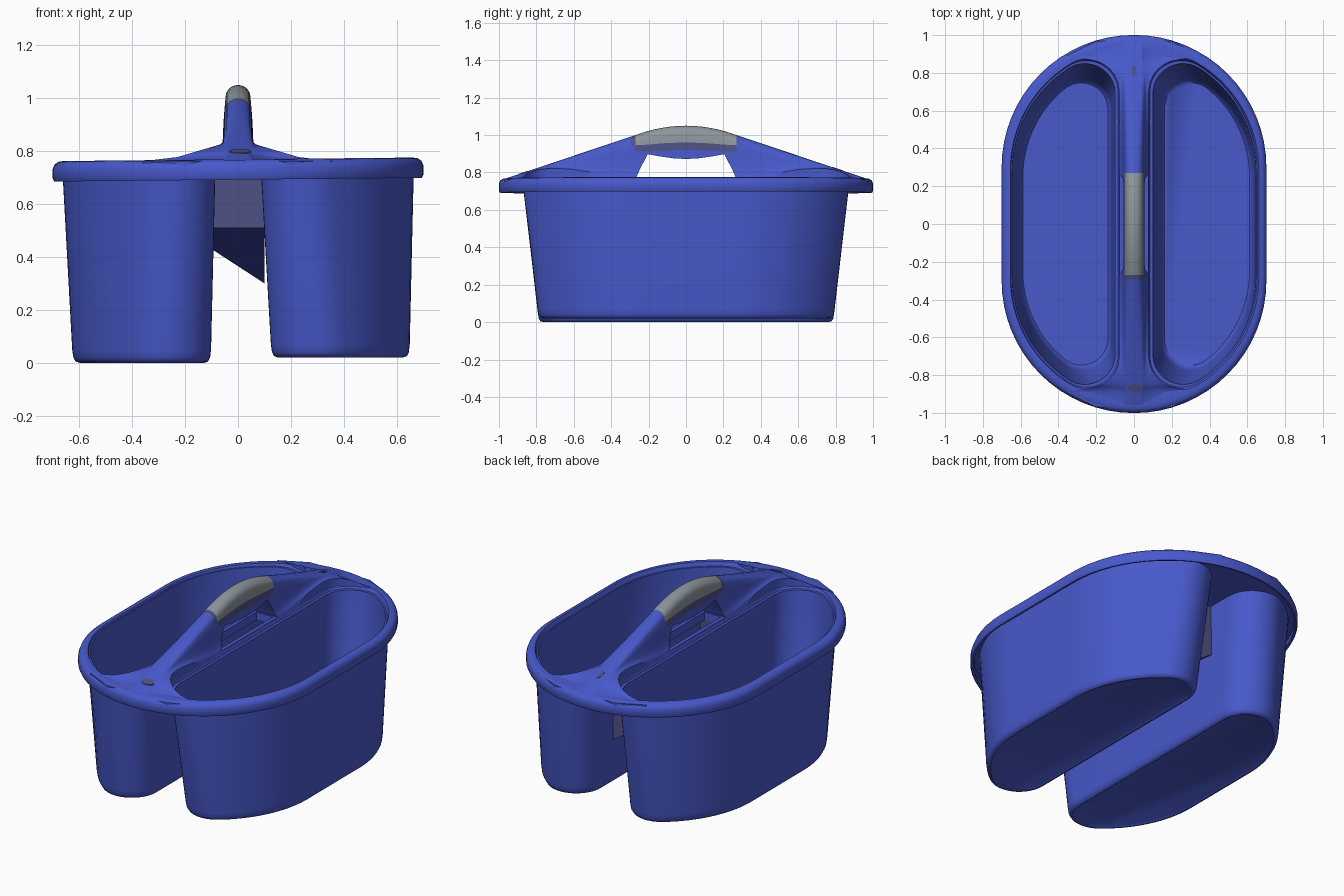
import bpy, bmesh
from math import sin, cos, pi, sqrt, atan2

if "Cube" in bpy.data.objects:
    bpy.data.objects.remove(bpy.data.objects["Cube"], do_unlink=True)


def material(name, rgb):
    m = bpy.data.materials.new(name)
    m.use_nodes = True
    m.diffuse_color = (*rgb, 1)
    m.node_tree.nodes["Principled BSDF"].inputs["Base Color"].default_value = (*rgb, 1)
    return m


blue = material("blue plastic", (0.065, 0.1, 0.6))
grey = material("grey grip", (0.27, 0.31, 0.34))
slate = material("slate blue", (0.075, 0.085, 0.23))


def loft(name, rings, mats=(blue,), rule=None):
    """Skin a list of equal closed rings and cap both ends."""
    bm = bmesh.new()
    loops = [[bm.verts.new(p) for p in ring] for ring in rings]
    n = len(loops[0])
    for a, b in zip(loops, loops[1:]):
        for i in range(n):
            j = (i + 1) % n
            bm.faces.new((a[i], a[j], b[j], b[i]))
    bm.faces.new(loops[0])
    bm.faces.new(loops[-1])
    bmesh.ops.recalc_face_normals(bm, faces=bm.faces)
    if rule:
        for f in bm.faces:
            f.material_index = rule(f)
    me = bpy.data.meshes.new(name)
    bm.to_mesh(me)
    bm.free()
    for m in mats:
        me.materials.append(m)
    ob = bpy.data.objects.new(name, me)
    bpy.context.collection.objects.link(ob)
    return ob


def prism(name, profile, half):
    """Side profile (y, z) extruded across x."""
    return loft(name, [[(x, y, z) for y, z in profile] for x in (-half, half)])


def activate(ob):
    bpy.ops.object.select_all(action='DESELECT')
    ob.select_set(True)
    bpy.context.view_layer.objects.active = ob


def cut(ob, cutter):
    mod = ob.modifiers.new("cut", 'BOOLEAN')
    mod.operation = 'DIFFERENCE'
    mod.solver = 'EXACT'
    mod.object = cutter
    activate(ob)
    bpy.ops.object.modifier_apply(modifier=mod.name)


def stadium(R, z, c=0.3, n=32):
    """Long rounded outline with semicircular ends, tilted slightly sideways."""
    pts = []
    for start, cy in ((0, c), (pi, -c)):
        for i in range(n + 1):
            a = start + pi * i / n
            pts.append((R * cos(a), cy + R * sin(a), z + 0.01 * R * cos(a)))
    return pts


def half_oval(side, R, c, xi, r, z, n=16):
    """Half-oval outline with a straight inner edge at xi and corner radius r."""
    cx = xi + r
    dy = sqrt((R - r) ** 2 - cx ** 2)
    turn = atan2(dy, cx)
    quarter = [(R * cos(turn * i / n), c + R * sin(turn * i / n)) for i in range(n)]
    for i in range(n + 1):
        a = turn + (pi - turn) * i / n
        quarter.append((cx + r * cos(a), c + dy + r * sin(a)))
    outline = quarter + [(x, -y) for x, y in reversed(quarter)]
    return [(side * x, y, z) for x, y in outline]


# Cups: one continuous skin from the inner floor over the lip to the underside
CUP = [  # R, c, xi, r, z
    (0.6, 0.25, 0.15, 0.14, 0.03),
    (0.612, 0.25, 0.138, 0.15, 0.045),
    (0.622, 0.25, 0.13, 0.155, 0.09),
    (0.645, 0.28, 0.1, 0.16, 0.75),
    (0.665, 0.28, 0.085, 0.17, 0.75),
    (0.638, 0.25, 0.113, 0.17, 0.05),
    (0.634, 0.25, 0.117, 0.167, 0.02),
    (0.626, 0.25, 0.125, 0.16, 0.005),
    (0.612, 0.25, 0.138, 0.15, 0.0),
    (0.6, 0.25, 0.15, 0.14, 0.008),
]


def lean(ring, lift):
    """Shift the lower part of a cup sideways and up."""
    return [(x + 0.012 * (1 - z / 0.75), y, z + lift * (1 - z / 0.75)) for x, y, z in ring]


parts = []
for side, label, lift in ((1, "left", 0.02), (-1, "right", 0)):
    parts.append(loft(label + "_cup", [lean(half_oval(side, *k), lift) for k in CUP]))

# Rim: oval plate with a rounded edge and a hanging skirt
RIM = [(0.68, 0.725), (0.682, 0.695), (0.695, 0.692), (0.701, 0.705), (0.701, 0.738),
       (0.694, 0.756), (0.68, 0.766), (0.66, 0.769)]
rim = loft("rim", [stadium(R, z) for R, z in RIM])
parts.append(rim)

cutters = []
HOLE = [(0.648, 0.285, 0.085, 0.17, 0.6), (0.648, 0.285, 0.085, 0.17, 0.74),
        (0.653, 0.285, 0.08, 0.17, 0.758), (0.668, 0.285, 0.066, 0.17, 0.79)]
for side in (1, -1):
    hole = loft("hole_cutter", [half_oval(side, *k) for k in HOLE])
    cut(rim, hole)
    cutters.append(hole)

# Handle: cross-sections along y that flare into the raised inner lips of the rim
BASE = 0.74


def crest(y):
    y = abs(y)
    return 1.05 - 0.05 * (y / 0.27) ** 2 if y < 0.27 else 1.0 - 0.335 * (y - 0.27)


def foot(y):
    y = abs(y)
    if y <= 0.7:
        return 0.078
    if y < 0.87:
        return 0.248 - sqrt(0.17 ** 2 - (y - 0.7) ** 2)
    return 0.36 - 2 * max(0, y - 0.89)


def lip(y):
    y = abs(y)
    if y < 0.7:
        t = max(0, (y - 0.27) / 0.43)
        return 0.772 + 0.05 * t * t * (3 - 2 * t)
    return max(0.766, 0.822 - 0.05 * (foot(y) - 0.078) / 0.17) if y < 0.88 else 0.762


def section(y):
    h, e, wt, wb = crest(y), lip(y), 0.047, foot(y)
    s = min(1, (h - e) / 0.25)
    k = min(1, (y / 0.27) ** 2)
    half = [(wb, BASE)]
    half += [(wt + (wb - wt) * f, e + (h - e) * g)
             for f, g in ((1, 0), (0.8, 0.05), (0.55, 0.15), (0.35, 0.28))]
    half += [(wt + 0.007, h - (0.13 - 0.035 * k) * s), (wt + 0.004, h - (0.09 - 0.03 * k) * s)]
    half += [(wt * cos(a * pi / 12), h - 0.045 * s * (1 - sin(a * pi / 12))) for a in range(6)]
    pts = half + [(0, h)] + [(-x, z) for x, z in reversed(half)]
    return [(x, y, z) for x, z in pts]


def handle_colour(f):
    p = f.calc_center_median()
    depth = crest(p.y) - p.z
    k = (p.y / 0.27) ** 2
    if -0.3 < p.y < -0.27:
        return 2 if depth < 0.05 else 0
    if k > 1:
        return 0
    return 1 if depth < 0.09 - 0.03 * k else 2 if depth < 0.128 - 0.035 * k else 0


STEPS = (0.05, 0.1, 0.15, 0.2, 0.24, 0.27, 0.295, 0.34, 0.4, 0.47, 0.54, 0.62, 0.7, 0.75,
         0.79, 0.82, 0.845, 0.86, 0.869, 0.89, 0.92, 0.95, 0.97)
stations = [-y for y in reversed(STEPS)] + [0] + list(STEPS)
handle = loft("handle", [section(y) for y in stations], (blue, grey, slate), handle_colour)
parts.append(handle)

# Hand opening through the handle, and the slot below it
right_edge = [(0.265, 0.774), (0.25, 0.81), (0.205, 0.898), (0.14, 0.886), (0.07, 0.876)]
window = prism("window_cutter",
               right_edge + [(0, 0.872)] + [(-y, z) for y, z in reversed(right_edge)], 0.3)
slot = prism("slot_cutter", [(-0.255, 0.6), (0.255, 0.6), (0.255, 0.785), (-0.255, 0.785)], 0.055)
cut(handle, window)
cut(handle, slot)
cut(rim, slot)
for c in cutters + [window, slot]:
    bpy.data.objects.remove(c, do_unlink=True)


# Sloping tray bridging the gap between the cups, deepest at the back
def tray_side(x):
    low = 0.365 - 0.65 * x
    profile = [(-0.28, 0.75), (-0.28, 0.51), (0.55, low), (0.55, 0.75),
               (0.53, 0.75), (0.53, low + 0.03), (-0.26, 0.54), (-0.26, 0.75)]
    return [(x, y, z) for y, z in profile]


loft("centre_tray", [tray_side(-0.1), tray_side(0.1)], (blue, slate),
     lambda f: 0 if f.normal.z < -0.5 else 1)

# Small worn marks on the ends of the handle
for label, cx, cy, rx, ry in (("back", 0, 0.81, 0.013, 0.03), ("front", 0.008, -0.87, 0.04, 0.022)):
    oval = [(cx + rx * cos(a * pi / 8), cy + ry * sin(a * pi / 8)) for a in range(16)]
    loft(label + "_mark", [[(x, y, crest(y) + d) for x, y in oval] for d in (-0.006, 0.002)],
         (slate,))

for ob in parts:
    activate(ob)
    bpy.ops.object.shade_smooth_by_angle(angle=0.8)
